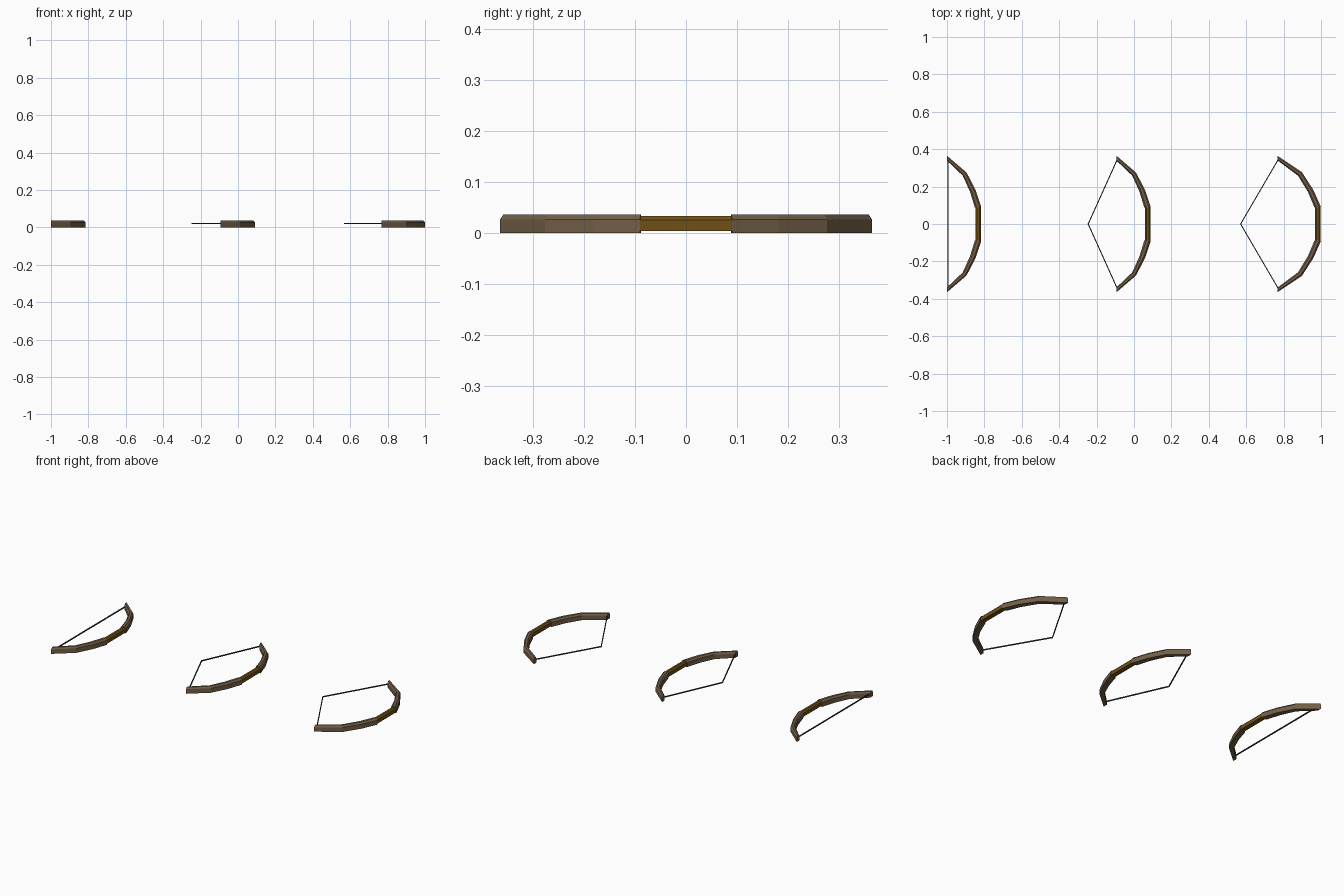
import bpy, bmesh
from mathutils import Vector

if "Cube" in bpy.data.objects:
    bpy.data.objects.remove(bpy.data.objects["Cube"])


def material(name, rgb):
    m = bpy.data.materials.new(name)
    m.diffuse_color = (*rgb, 1)
    m.use_nodes = True
    m.node_tree.nodes["Principled BSDF"].inputs["Base Color"].default_value = m.diffuse_color
    return m


WOOD = material("limb_wood", (0.17, 0.115, 0.065))
LEATHER = material("grip_wrap", (0.16, 0.08, 0.008))
CORD = material("string_cord", (0.05, 0.045, 0.04))


def loft(name, rings, mat, mirror=False):
    """Skin a list of equal rings, cap both ends, optionally mirror across y."""
    bm = bmesh.new()
    loops = [[bm.verts.new(p) for p in ring] for ring in rings]
    n = len(loops[0])
    for a, b in zip(loops, loops[1:]):
        for i in range(n):
            j = (i + 1) % n
            bm.faces.new((a[i], a[j], b[j], b[i]))
    bm.faces.new(loops[0][::-1])
    bm.faces.new(loops[-1])
    bmesh.ops.recalc_face_normals(bm, faces=bm.faces)
    me = bpy.data.meshes.new(name)
    bm.to_mesh(me)
    bm.free()
    me.materials.append(mat)
    ob = bpy.data.objects.new(name, me)
    bpy.context.collection.objects.link(ob)
    if mirror:
        mod = ob.modifiers.new("mirror", "MIRROR")
        mod.use_axis = (False, True, False)
        mod.use_mirror_merge = False
    return ob


def section(outer, inner, z0, z1, chamfer=0.010, inset=0.27):
    """Flat-bottomed six-sided section between two xy points."""
    o, i = Vector(outer), Vector(inner)
    pts = [(o, z0), (o, z1 - chamfer), (o.lerp(i, inset), z1),
           (i.lerp(o, inset), z1), (i, z1 - chamfer), (i, z0)]
    return [(p.x, p.y, z) for p, z in pts]


def bow(label, front, outer, inner, nock):
    # Curved limbs, cut straight at the tips
    rings = [section((front + o[0], o[1]), (front + i[0], i[1]), 0, 0.037)
             for o, i in zip(outer, inner)]
    loft(label + "_limbs", rings, WOOD, mirror=True)

    # Straight grip, slightly slimmer than the limbs
    grip = [section((front - 0.003, y), (front - 0.031, y), 0.004, 0.034, 0.008)
            for y in (-0.092, 0.092)]
    loft(label + "_grip", grip, LEATHER)

    # String half from tip to nocking point, square section
    r, z = 0.003, 0.02
    tip = front + outer[-1][0] + 0.006
    rings = [[(x - r, y, z - r), (x + r, y, z - r), (x + r, y, z + r), (x - r, y, z + r)]
             for x, y in ((nock, 0), (tip, 0.348))]
    loft(label + "_string", rings, CORD, mirror=True)


# Outer and inner limb edges, x measured from the front of each bow
relaxed_out = [(0, 0.09), (-0.031, 0.182), (-0.079, 0.275), (-0.184, 0.365)]
relaxed_in = [(-0.035, 0.088), (-0.061, 0.173), (-0.100, 0.259), (-0.184, 0.339)]
bent_out = [(0, 0.09), (-0.041, 0.182), (-0.102, 0.277), (-0.233, 0.365)]
bent_in = [(-0.035, 0.088), (-0.070, 0.171), (-0.122, 0.257), (-0.233, 0.340)]

bow("resting_bow", -0.816, relaxed_out, relaxed_in, -0.994)
bow("half_drawn_bow", 0.090, relaxed_out, relaxed_in, -0.245)
bow("full_drawn_bow", 1.000, bent_out, bent_in, 0.570)
